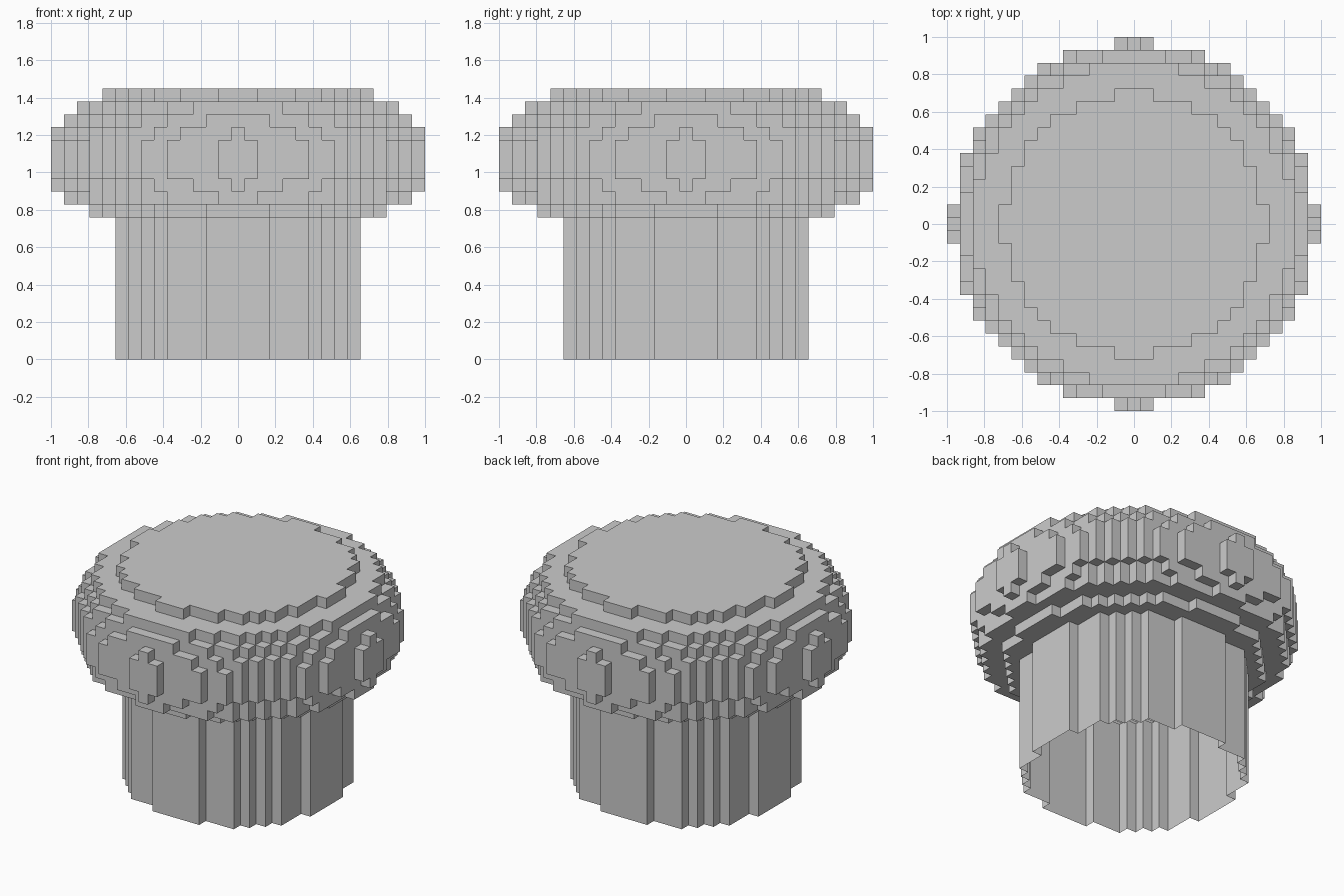
import bpy, bmesh
from math import radians
from mathutils import Vector

if "Cube" in bpy.data.objects:
    bpy.data.objects.remove(bpy.data.objects["Cube"])

U = 2 / 29          # block size
N = 14              # blocks from the centre to the rim

# Squared disc radius (in blocks) of each layer, bottom to top
STEM = [89.5] * 11
CAP = [127, 171, 180, 198, 198, 198, 187, 175, 156, 102]
LAYERS = STEM + CAP
TIPPED = (13, 17)   # layers with one extra block on each axis


def filled(i, j, k):
    if not 0 <= k < len(LAYERS):
        return False
    if k in TIPPED and sorted((abs(i), abs(j))) == [0, N]:
        return True
    return i * i + j * j <= LAYERS[k]


def block_shell(name, k0, k1):
    """Outer skin of the blocks in layers k0..k1-1; the base at z = 0 is open."""
    bm = bmesh.new()
    verts = {}

    def vert(p):
        key = tuple(round(c * 2) for c in p)
        if key not in verts:
            verts[key] = bm.verts.new((p.x * U, p.y * U, (p.z + 0.5) * U))
        return verts[key]

    axes = [Vector(a) for a in ((1, 0, 0), (0, 1, 0), (0, 0, 1))]
    for k in range(k0, k1):
        for i in range(-N, N + 1):
            for j in range(-N, N + 1):
                if not filled(i, j, k):
                    continue
                for a in range(3):
                    for s in (1, -1):
                        n = axes[a] * s
                        if filled(i + int(n.x), j + int(n.y), k + int(n.z)):
                            continue
                        if k == 0 and n.z < 0:
                            continue
                        c = Vector((i, j, k)) + n / 2
                        u, v = axes[(a + 1) % 3] / 2, axes[(a + 2) % 3] / 2 * s
                        bm.faces.new([vert(c - u - v), vert(c + u - v),
                                      vert(c + u + v), vert(c - u + v)])
    # merge coplanar squares into large flat faces
    bmesh.ops.dissolve_limit(bm, angle_limit=radians(1),
                             verts=bm.verts[:], edges=bm.edges[:])
    me = bpy.data.meshes.new(name)
    bm.to_mesh(me)
    bm.free()
    ob = bpy.data.objects.new(name, me)
    bpy.context.collection.objects.link(ob)
    return ob


# Hollow round stem, open underneath
block_shell("stem", 0, len(STEM))
# Wide stepped cap
block_shell("cap", len(STEM), len(LAYERS))
